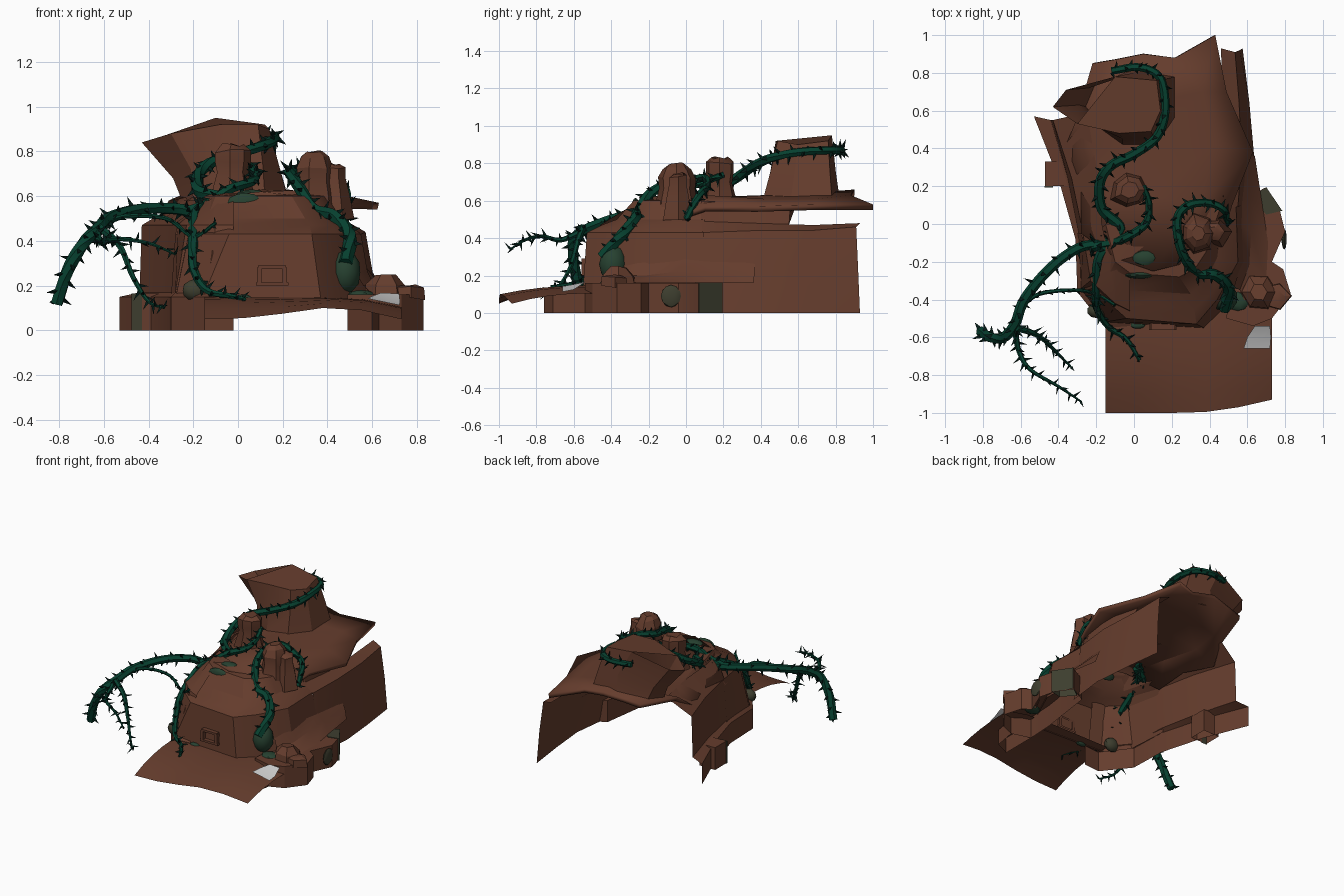
import bpy, bmesh, math, random
from mathutils import Vector

random.seed(4)
cube = bpy.data.objects.get("Cube")
if cube:
    bpy.data.objects.remove(cube)


def make_material(name, red, green, blue):
    material = bpy.data.materials.new(name)
    material.use_nodes = True
    material.diffuse_color = (red, green, blue, 1)
    shader = material.node_tree.nodes["Principled BSDF"]
    shader.inputs["Base Color"].default_value = (red, green, blue, 1)
    shader.inputs["Roughness"].default_value = .9
    return material


rock = make_material("rock brown", .13, .046, .026)
vine_green = make_material("vine green", .002, .052, .029)
thorn_dark = make_material("thorn dark", .002, .012, .009)
moss = make_material("moss green", .02, .053, .03)
stained = make_material("mossy rock", .047, .048, .028)
pale = make_material("pale stone", .58, .58, .58)


def finish(name, mesh_builder, materials, angle=25):
    """Turn a bmesh into a named object with angle-based smoothing."""
    mesh = bpy.data.meshes.new(name)
    mesh_builder.to_mesh(mesh)
    mesh_builder.free()
    for material in materials:
        mesh.materials.append(material)
    obj = bpy.data.objects.new(name, mesh)
    bpy.context.collection.objects.link(obj)
    bpy.ops.object.select_all(action='DESELECT')
    obj.select_set(True)
    bpy.context.view_layer.objects.active = obj
    bpy.ops.object.shade_smooth_by_angle(angle=math.radians(angle))
    return obj


def face_outward(builder, inside):
    bmesh.ops.recalc_face_normals(builder, faces=builder.faces)
    inside = Vector(inside)
    total = sum((face.calc_center_median() - inside).dot(face.normal) * face.calc_area()
                for face in builder.faces)
    if total < 0:
        bmesh.ops.reverse_faces(builder, faces=builder.faces)


def sheet(name, rows, inside=(.1, .1, .1), closed=False, cap=None, material=rock):
    """Skin a grid of points; cap lists the last-row columns to fill."""
    builder = bmesh.new()
    grid = [[builder.verts.new(point) for point in row] for row in rows]
    count = len(rows[0])
    for low, high in zip(grid, grid[1:]):
        for i in range(count if closed else count - 1):
            j = (i + 1) % count
            builder.faces.new((low[i], low[j], high[j], high[i]))
    if cap:
        builder.faces.new([grid[-1][i] for i in cap])
    face_outward(builder, inside)
    return finish(name, builder, [material])


def level(z, points):
    return [(x, y, z) for x, y in points]


def prism(name, outline, bottom, top, material=rock):
    middle = sum((Vector(p) for p in outline), Vector((0, 0))) / len(outline)
    return sheet(name, [level(bottom, outline), level(top, outline)],
                 (middle.x, middle.y, bottom), True, range(len(outline)), material)


def boulder(name, x, y, profile, sides=7):
    """Irregular stack of rings given as (height, radius)."""
    rows = []
    wobble = [random.uniform(.85, 1.12) for _ in range(sides)]
    for z, radius in profile:
        rows.append([(x + radius * wobble[i] * math.cos(math.tau * i / sides),
                      y + radius * wobble[i] * math.sin(math.tau * i / sides),
                      z + random.uniform(-.008, .008)) for i in range(sides)])
    return sheet(name, rows, (x, y, profile[0][0]), True, range(sides))


def box(name, low, high, material=rock):
    outline = [(low[0], low[1]), (high[0], low[1]), (high[0], high[1]), (low[0], high[1])]
    return prism(name, outline, low[2], high[2], material)


def smooth_path(points, steps=6):
    points = [Vector(p) for p in points]
    padded = [points[0] * 2 - points[1]] + points + [points[-1] * 2 - points[-2]]
    path = []
    for a, b, c, d in zip(padded, padded[1:], padded[2:], padded[3:]):
        for k in range(steps):
            t = k / steps
            path.append(.5 * (2 * b + (c - a) * t + (2 * a - 5 * b + 4 * c - d) * t ** 2
                              + (3 * b - a - 3 * c + d) * t ** 3))
    return path + [points[-1]]


def vine(name, points, start, end, sides=6, thorn=.048):
    """Tapered tube with thorns spiralling along it."""
    builder = bmesh.new()
    path = smooth_path(points)
    last = len(path) - 1
    rings = []
    for i, centre in enumerate(path):
        along = (path[min(i + 1, last)] - path[max(i - 1, 0)]).normalized()
        side = along.cross(Vector((.12, .2, 1))).normalized()
        up = side.cross(along)
        radius = start + (end - start) * i / last

        def around(angle):
            return side * math.cos(angle) + up * math.sin(angle)

        rings.append([builder.verts.new(centre + radius * around(math.tau * k / sides))
                      for k in range(sides)])
        outward = around(i * 2.4 + random.uniform(-.5, .5))
        across = along.cross(outward)
        root = centre + outward * radius * .8
        width = .007 + radius * .2
        base = [builder.verts.new(root + offset * width)
                for offset in (along, across - along * .5, -across - along * .5)]
        tip = builder.verts.new(root + outward * thorn * random.uniform(.7, 1) + along * .014)
        for k in range(3):
            builder.faces.new((base[k], base[(k + 1) % 3], tip)).material_index = 1
        builder.faces.new(base).material_index = 1
    for low, high in zip(rings, rings[1:]):
        for k in range(sides):
            j = (k + 1) % sides
            builder.faces.new((low[k], low[j], high[j], high[k]))
    builder.faces.new(rings[0])
    builder.faces.new(rings[-1])
    bmesh.ops.recalc_face_normals(builder, faces=builder.faces)
    return finish(name, builder, [vine_green, thorn_dark], 40)


def moss_patch(name, centre, scale, material=moss):
    builder = bmesh.new()
    bmesh.ops.create_icosphere(builder, subdivisions=2, radius=1)
    bmesh.ops.scale(builder, vec=scale, verts=builder.verts)
    bmesh.ops.translate(builder, vec=centre, verts=builder.verts)
    return finish(name, builder, [material])


# Front apron: gently rolling ground; each column is front height, setback, rear height
apron_columns = [(.05, 0, .148), (.055, 0, .148), (.075, 0, .148), (.1, .005, .147),
                 (.09, .03, .14), (.05, .07, .105)]
apron_rows = []
for step in range(6):
    t = step / 5
    apron_rows.append([(-.15 + .176 * i, -1 + .54 * t + setback * (1 - t),
                        rear + (front - rear) * (1 - t) ** 2.5)
                       for i, (front, setback, rear) in enumerate(apron_columns)])
sheet("front_apron", apron_rows, (.3, -.7, -1))

# Main front mass, stepped back in tiers
sheet("front_mass", [
    level(.14, [(-.30, -.05), (-.28, -.36), (-.16, -.52), (.37, -.55), (.50, -.42), (.60, -.2), (.60, .12)]),
    level(.43, [(-.28, -.05), (-.22, -.34), (-.04, -.50), (.33, -.53), (.44, -.40), (.55, -.2), (.54, .1)]),
    level(.47, [(-.27, -.05), (-.18, -.30), (-.04, -.42), (.32, -.45), (.42, -.36), (.50, -.2), (.50, .1)]),
    level(.50, [(-.20, -.05), (-.14, -.28), (-.04, -.35), (.30, -.37), (.38, -.30), (.44, -.18), (.48, .1)]),
    level(.60, [(-.15, 0), (-.10, -.20), (-.02, -.26), (.24, -.28), (.32, -.24), (.38, -.15), (.46, .1)]),
    level(.615, [(-.1, 0), (-.05, -.1), (0, -.12), (.20, -.12), (.26, -.1), (.3, -.05), (.36, .1)]),
])

# Carved window frame on the front face
for name, left, right, bottom, top in (("sill", .08, .225, .2, .215), ("lintel", .09, .215, .275, .29),
                                       ("left_jamb", .2, .22, .21, .28), ("right_jamb", .085, .105, .21, .28)):
    box("window_" + name, (left, -.56, bottom), (right, -.52, top))

# Roof plateau overhanging the tunnel
roof = sheet("roof_plateau", [
    [(-.28, -.05, .48), (-.10, -.18, .60), (.1, -.25, .62), (.30, -.2, .60), (.46, -.1, .5)],
    [(-.28, .20, .50), (-.15, .15, .58), (.1, .15, .62), (.35, .1, .63), (.52, .1, .57)],
    [(-.36, .42, .48), (-.22, .40, .58), (.1, .42, .63), (.42, .42, .61), (.63, .38, .57)],
    [(-.31, .54, .58), (-.20, .60, .60), (.1, .65, .64), (.36, .7, .61), (.49, .7, .58)],
    [(-.22, .85, .62), (-.10, .87, .64), (.05, .9, .66), (.22, .88, .63), (.43, 1, .58)],
])
solidify = roof.modifiers.new("thickness", 'SOLIDIFY')
solidify.thickness = .03
solidify.offset = -1

# Left-hand tunnel wall with a narrow ledge turning in at its top
sheet("left_side_wall", [
    [(.60, .08, 0), (.57, .1, .28), (.55, .09, .43), (.48, .08, .49)],
    [(.635, .37, 0), (.60, .37, .27), (.57, .36, .44), (.50, .36, .48)],
    [(.61, .65, 0), (.58, .65, .25), (.555, .66, .44), (.47, .68, .47)],
    [(.575, .93, 0), (.56, .92, .24), (.535, .91, .46), (.46, .93, .48)],
])
sheet("wall_infill", [[(.48, .08, .48), (.47, .08, .60)], [(.50, .36, .47), (.48, .36, .58)],
                      [(.48, .55, .46), (.42, .56, .6)]])
# Slope between the left footing and the walls
sheet("left_slope", [
    [(.60, -.44, .16), (.70, -.3, .163), (.71, -.1, .163), (.68, .1, .163), (.64, .36, .16)],
    [(.56, -.35, .2), (.61, -.22, .2), (.62, -.05, .22), (.61, .13, .23), (.62, .37, .23)],
    [(.53, -.33, .25), (.57, -.2, .28), (.56, 0, .3), (.56, .13, .29), (.59, .37, .28)],
])

# Right-hand tunnel wall with a low ledge, arching over to meet the roof
foot_path = [(-.02, -.54), (-.15, -.55), (-.30, -.36), (-.31, -.08), (-.40, .24), (-.53, .57)]
wall_path = [(-.02, -.50), (-.14, -.51), (-.28, -.34), (-.29, -.06), (-.35, .24), (-.44, .55)]
top_path = [(-.02, -.46), (-.10, -.42), (-.23, -.30), (-.27, -.05), (-.33, .24), (-.43, .55)]
roof_path = [(-.02, -.28), (-.09, -.22), (-.14, -.14), (-.17, 0), (-.19, .25), (-.25, .59)]
sheet("right_side_wall", [level(0, foot_path), level(.15, foot_path), level(.17, wall_path),
                          level(.47, top_path), level(.58, roof_path)])
box("right_side_block", (-.47, .2, 0), (-.34, .33, .165))
box("right_block_stain", (-.475, .194, 0), (-.43, .2, .165), stained)

# Low footing along the left side
prism("left_footing", [(.49, -.5), (.63, -.54), (.73, -.5), (.83, -.37), (.79, -.24), (.73, -.2),
                       (.80, -.04), (.77, .08), (.69, .19), (.56, .12), (.5, -.3)], 0, .16)
prism("left_footing_front", [(.49, -.76), (.6, -.71), (.63, -.54), (.49, -.5)], 0, .115)
prism("mossy_footing", [(.785, .07), (.70, .195), (.62, .14), (.7, .05)], 0, .164, stained)

# Loose rocks and knobs
boulder("flat_rock", .66, -.36, [(.15, .11), (.2, .1), (.245, .05)], 6)
boulder("edge_rock", .75, -.38, [(.14, .08), (.19, .075), (.2, .04)], 5)
boulder("large_knob", .34, -.05, [(.48, .13), (.6, .11), (.67, .095), (.72, .1), (.77, .075), (.8, .04)])
boulder("side_knob", .42, -.04, [(.5, .09), (.62, .07), (.68, .055), (.73, .055), (.745, .03)], 6)
boulder("rear_knob", -.02, .18, [(.57, .11), (.7, .075), (.75, .085), (.8, .085), (.83, .05)])

# Flared tower with an open spout on one side
sheet("tower", [
    [(-.25, .62, .58), (-.2, .52, .58), (-.06, .42, .6), (.12, .41, .6), (.22, .56, .6),
     (.22, .78, .61), (0, .82, .62), (-.2, .74, .6)],
    [(-.29, .63, .68), (-.21, .52, .72), (-.06, .45, .75), (.11, .45, .75), (.18, .58, .75),
     (.18, .77, .75), (0, .80, .76), (-.24, .72, .7)],
    [(-.43, .62, .84), (-.3, .53, .88), (-.08, .48, .92), (.09, .49, .92), (.14, .6, .9),
     (.12, .76, .92), (-.1, .78, .95), (-.36, .71, .86)],
], (0, .62, .75), True, (1, 2, 3, 4, 5, 6))

# Pale slab and moss
sheet("pale_slab", [[(.58, -.66, .142), (.72, -.66, .113)], [(.60, -.6, .153), (.725, -.6, .125)],
                    [(.64, -.54, .168), (.72, -.54, .164)]], (.65, -.6, -1), material=pale)
moss_patch("moss_front", (.48, -.39, .26), (.07, .075, .1))
moss_patch("moss_top", (.06, -.18, .605), (.07, .045, .025))
moss_patch("moss_tier", (.03, -.27, .57), (.08, .02, .045))
moss_patch("moss_corner", (-.19, -.46, .18), (.06, .04, .05), stained)
moss_patch("moss_footing", (.795, -.08, .09), (.014, .055, .06), stained)
moss_patch("moss_ledge", (.55, -.41, .16), (.06, .05, .02))
moss_patch("moss_sill", (.02, -.535, .145), (.04, .02, .015))

# Thorny vines
vine("arching_vine", [(-.07, -.06, .56), (-.17, -.1, .53), (-.3, -.13, .545), (-.45, -.24, .54),
                      (-.58, -.4, .5), (-.63, -.53, .45), (-.69, -.6, .39), (-.76, -.6, .27),
                      (-.81, -.57, .12)], .026, .029)
vine("upper_tendril", [(-.63, -.55, .44), (-.61, -.67, .39), (-.55, -.77, .41), (-.4, -.86, .39),
                       (-.28, -.94, .34)], .017, .005)
vine("lower_tendril", [(-.62, -.55, .46), (-.53, -.58, .38), (-.47, -.62, .24), (-.4, -.69, .13),
                       (-.33, -.76, .1)], .019, .005)
vine("thin_arch", [(-.6, -.44, .48), (-.5, -.37, .51), (-.32, -.35, .5), (-.2, -.37, .42),
                   (-.1, -.43, .48)], .012, .008, thorn=.02)
vine("front_vine", [(-.12, -.08, .56), (-.19, -.2, .52), (-.2, -.38, .4), (-.2, -.44, .28),
                    (-.14, -.54, .18), (-.04, -.61, .155), (.03, -.72, .14)], .03, .009)
vine("tower_vine", [(-.12, .81, .87), (.03, .83, .87), (.14, .77, .87), (.165, .6, .86), (.12, .46, .83),
                    (0, .37, .79), (-.12, .31, .75), (-.18, .22, .69), (-.17, .08, .62),
                    (-.07, -.02, .59), (-.14, -.09, .55)], .02, .03)
vine("middle_vine", [(.05, .2, .74), (.08, .1, .7), (.06, 0, .665), (-.04, -.07, .63), (-.12, -.1, .57),
                     (-.22, -.12, .53)], .016, .028)
vine("left_vine", [(.49, 0, .5), (.48, .07, .63), (.4, .11, .67), (.29, .1, .72), (.23, .03, .71),
                   (.24, -.1, .69), (.28, -.2, .63), (.34, -.26, .54), (.43, -.27, .51),
                   (.50, -.34, .42), (.48, -.45, .3)], .018, .032)
